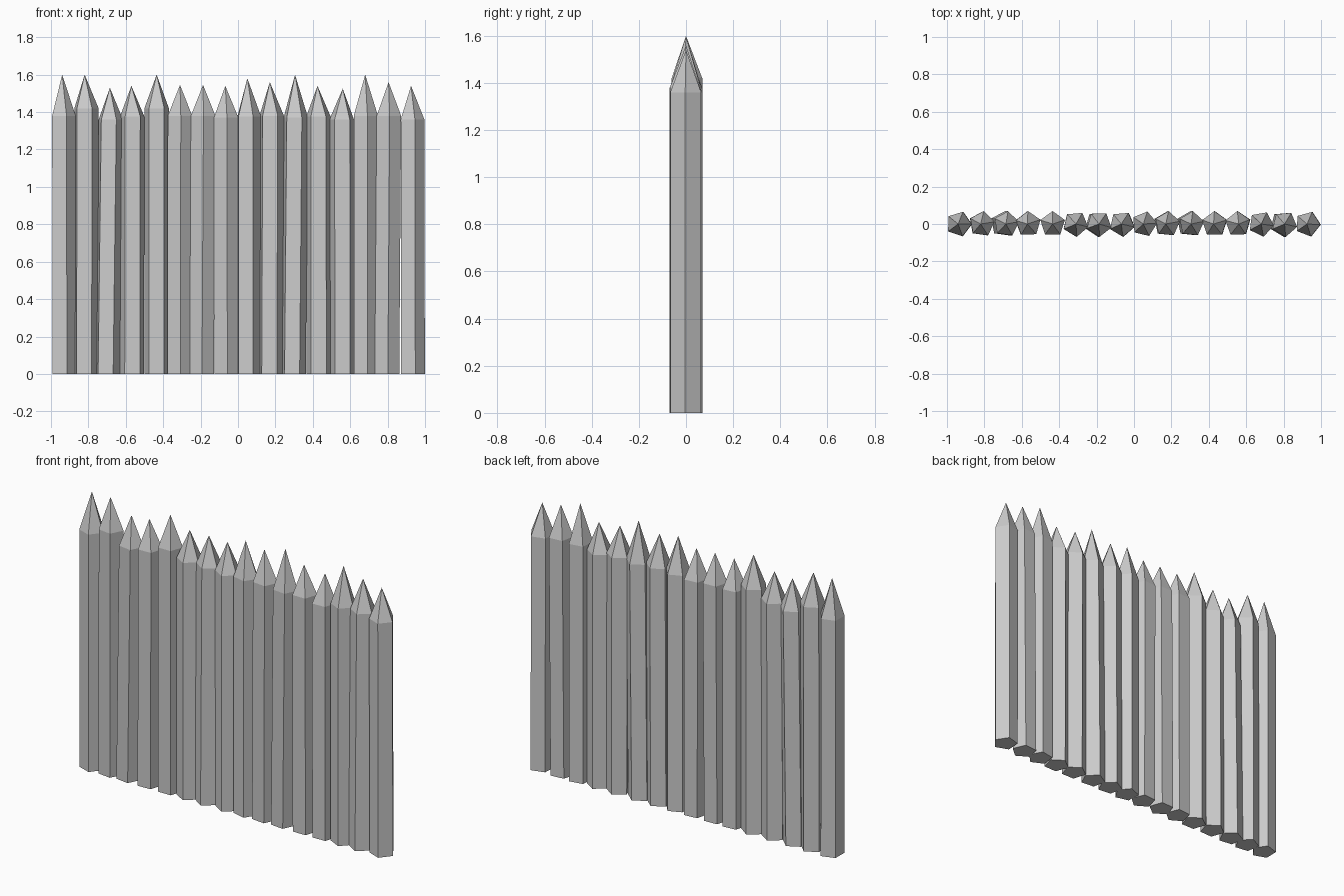
import bpy, bmesh
from math import cos, sin, radians

SIDES = 5
RADIUS = 0.069

# base x, shoulder x, tip x, shoulder z, tip z, angle of the front vertex
STAKES = [
    (-0.935, -0.937, -0.94, 1.38, 1.60, -73),
    (-0.815, -0.813, -0.82, 1.42, 1.60, -62),
    (-0.700, -0.683, -0.685, 1.36, 1.53, -62),
    (-0.567, -0.565, -0.57, 1.375, 1.54, -52),
    (-0.435, -0.435, -0.435, 1.42, 1.60, -54),
    (-0.313, -0.312, -0.31, 1.38, 1.545, -85),
    (-0.195, -0.187, -0.187, 1.38, 1.545, -88),
    (-0.063, -0.065, -0.068, 1.37, 1.54, -85),
    (0.055, 0.055, 0.05, 1.375, 1.58, -68),
    (0.173, 0.178, 0.17, 1.38, 1.56, -60),
    (0.295, 0.307, 0.305, 1.37, 1.60, -60),
    (0.432, 0.430, 0.425, 1.375, 1.54, -54),
    (0.557, 0.555, 0.56, 1.36, 1.525, -52),
    (0.680, 0.680, 0.68, 1.38, 1.60, -80),
    (0.795, 0.805, 0.805, 1.38, 1.56, -85),
    (0.930, 0.928, 0.925, 1.36, 1.54, -75),
]


def stake(index, base_x, shoulder_x, tip_x, shoulder_z, tip_z, turn):
    bm = bmesh.new()

    def ring(cx, z):
        angles = [radians(turn + 360 * i / SIDES) for i in range(SIDES)]
        return [bm.verts.new((cx + RADIUS * cos(a), RADIUS * sin(a), z)) for a in angles]

    # five-sided post with a pyramid point
    low, high = ring(base_x, 0), ring(shoulder_x, shoulder_z)
    tip = bm.verts.new((tip_x, 0, tip_z))
    bm.faces.new(low[::-1])
    for i in range(SIDES):
        j = (i + 1) % SIDES
        bm.faces.new((low[i], low[j], high[j], high[i]))
        bm.faces.new((high[i], high[j], tip))
    mesh = bpy.data.meshes.new("stake_%02d" % index)
    bm.to_mesh(mesh)
    bm.free()
    bpy.context.collection.objects.link(bpy.data.objects.new(mesh.name, mesh))


# row of sharpened stakes
for n, spec in enumerate(STAKES, 1):
    stake(n, *spec)
